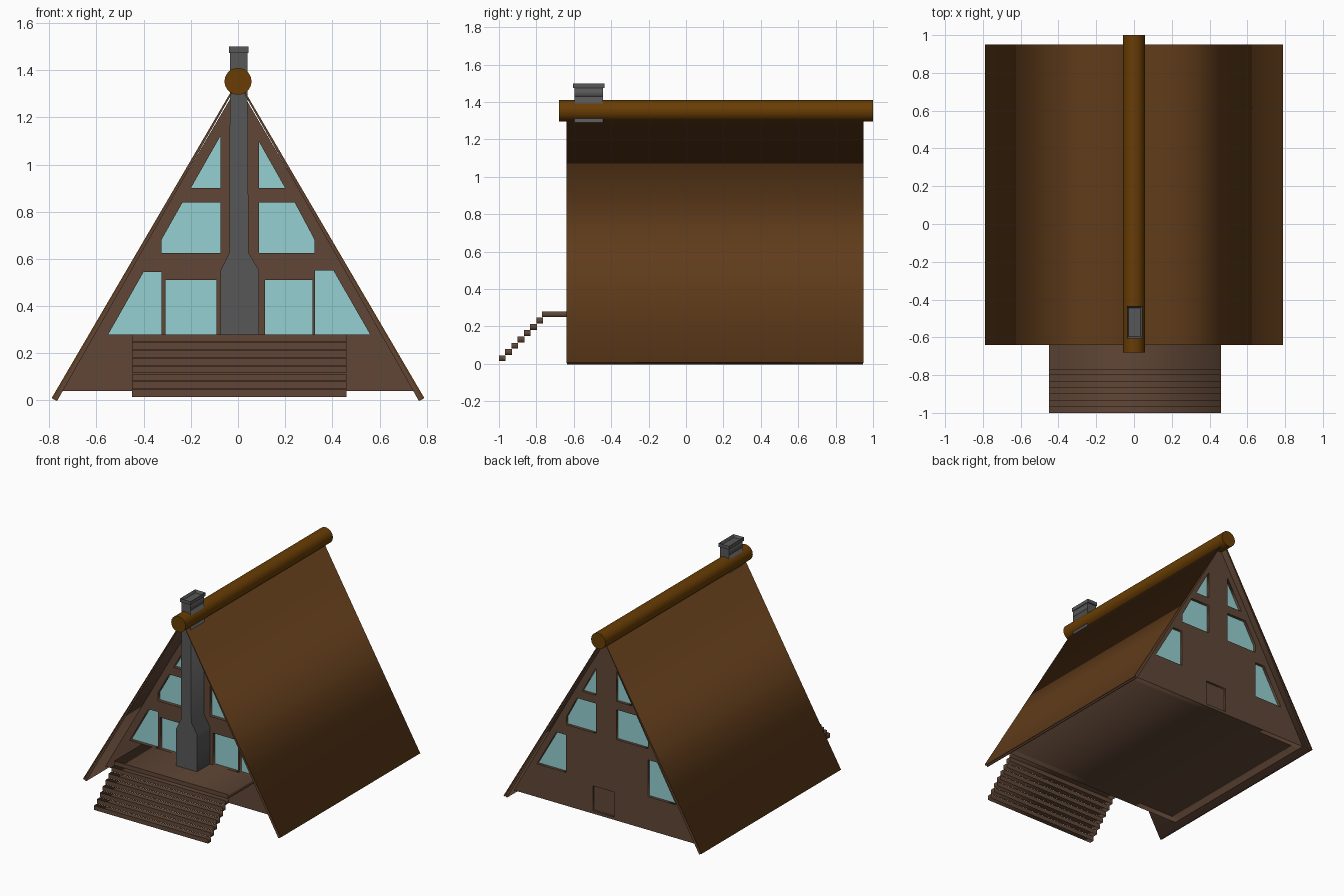
import bpy, bmesh, math
from mathutils import Matrix

if "Cube" in bpy.data.objects:
    bpy.data.objects.remove(bpy.data.objects["Cube"])


def material(name, r, g, b):
    m = bpy.data.materials.new(name)
    m.diffuse_color = [(c / 255) ** 2.2 for c in (r, g, b)] + [1]
    m.use_nodes = True
    m.node_tree.nodes["Principled BSDF"].inputs["Base Color"].default_value = m.diffuse_color
    return m


WOOD = material("wall_wood", 96, 72, 57)
ROOF = material("roof_brown", 96, 62, 32)
LOG = material("log_brown", 104, 63, 12)
STONE = material("chimney_grey", 88, 88, 88)
GLASS = material("window_glass", 148, 207, 208)


def finish(name, bm, mat):
    bmesh.ops.remove_doubles(bm, verts=bm.verts, dist=1e-5)
    bmesh.ops.recalc_face_normals(bm, faces=bm.faces)
    me = bpy.data.meshes.new(name)
    bm.to_mesh(me)
    bm.free()
    me.materials.append(mat)
    ob = bpy.data.objects.new(name, me)
    bpy.context.collection.objects.link(ob)
    return ob


def prism(name, loops, y0, y1, mat):
    """Fill x-z outlines (inner loops become holes) and extrude from y0 to y1."""
    cu = bpy.data.curves.new(name, 'CURVE')
    cu.dimensions, cu.fill_mode, cu.extrude = '2D', 'BOTH', (y1 - y0) / 2
    for loop in loops:
        sp = cu.splines.new('POLY')
        sp.points.add(len(loop) - 1)
        for p, (x, z) in zip(sp.points, loop):
            p.co = (x, z, 0, 1)
        sp.use_cyclic_u = True
    tmp = bpy.data.objects.new(name + "_outline", cu)
    me = tmp.to_mesh()
    bm = bmesh.new()
    bm.from_mesh(me)
    bm.transform(Matrix.Translation((0, (y0 + y1) / 2, 0)) @ Matrix.Rotation(math.pi / 2, 4, 'X'))
    tmp.to_mesh_clear()
    bpy.data.objects.remove(tmp)
    bpy.data.curves.remove(cu)
    return finish(name, bm, mat)


def rect(x0, x1, z0, z1):
    return [(x0, z0), (x1, z0), (x1, z1), (x0, z1)]


def box(name, x0, x1, y0, y1, z0, z1, mat):
    return prism(name, [rect(x0, x1, z0, z1)], y0, y1, mat)


# Window outlines, left then right of the chimney
windows = [
    [(-.20, .90), (-.075, .90), (-.075, 1.12)],
    [(.09, .90), (.20, .90), (.09, 1.095)],
    [(-.325, .625), (-.075, .625), (-.075, .84), (-.235, .84), (-.325, .68)],
    [(.09, .625), (.325, .625), (.325, .68), (.24, .84), (.09, .84)],
    [(-.55, .28), (-.325, .28), (-.325, .545), (-.40, .545)],
    [(.327, .28), (.56, .28), (.405, .55), (.327, .55)],
]
glass_doors = [rect(-.308, -.092, .28, .51), rect(.115, .315, .28, .51)]
back_door = rect(-.057, .113, .06, .24)
gable = [(-.76, .04), (.76, .04), (0, 1.335)]

# Gable walls and glazing
prism("front_wall", [gable] + windows + glass_doors, -.45, -.40, WOOD)
prism("back_wall", [gable, back_door] + windows, .86, .90, WOOD)
for i, w in enumerate(windows + glass_doors):
    prism(f"front_glass_{i + 1}", [w], -.425, -.41, GLASS)
for i, w in enumerate(windows):
    prism(f"back_glass_{i + 1}", [w], .87, .88, GLASS)
prism("back_door", [back_door], .87, .885, WOOD)
box("floor", -.755, .755, -.40, .86, .04, .06, WOOD)

# Roof: outer covering over inner boards on each side
slope = math.atan2(1.35, .79)
nx, nz = math.sin(slope), math.cos(slope)


def slab(side, d0, d1):
    pts = [(.79 - d0 * nx, .01 - d0 * nz), (-d0 * nx, 1.36 - d0 * nz),
           (-d1 * nx, 1.36 - d1 * nz), (.79 - d1 * nx, .01 - d1 * nz)]
    return [(side * max(x, 0), z) for x, z in pts]


for side, label in ((-1, "left"), (1, "right")):
    prism(f"{label}_roof_covering", [slab(side, 0, .01)], -.64, .95, ROOF)
    prism(f"{label}_roof_boards", [slab(side, .01, .026)], -.636, .946, WOOD)

# Ridge log
bm = bmesh.new()
bmesh.ops.create_cone(bm, cap_ends=True, segments=32, radius1=.057, radius2=.057, depth=1.68,
                      matrix=Matrix.Translation((0, .16, 1.353)) @ Matrix.Rotation(math.pi / 2, 4, 'X'))
log = finish("ridge_log", bm, LOG)
bpy.context.view_layer.objects.active = log
log.select_set(True)
bpy.ops.object.shade_smooth_by_angle(angle=math.radians(40))

# Chimney: stepped stack with a hollow cap
prism("chimney_stack", [[(-.075, .28), (.09, .28), (.09, .55), (.045, .625), (.04, 1.43),
                         (-.034, 1.43), (-.037, .625), (-.075, .55)]], -.597, -.443, STONE)


def hollow_box(name, x0, x1, y0, y1, z0, z1, wall):
    bm = bmesh.new()
    bmesh.ops.create_cube(bm, size=1, matrix=Matrix.Translation(
        ((x0 + x1) / 2, (y0 + y1) / 2, (z0 + z1) / 2)) @ Matrix.Diagonal((x1 - x0, y1 - y0, z1 - z0, 1)))
    top = max(bm.faces, key=lambda f: f.calc_center_median().z)
    bmesh.ops.inset_region(bm, faces=[top], thickness=wall)
    for v in top.verts:
        v.co.z = z0 + .008
    return finish(name, bm, STONE)


box("chimney_neck", -.034, .04, -.597, -.443, 1.42, 1.476, STONE)
hollow_box("chimney_cap", -.038, .044, -.605, -.435, 1.474, 1.5, .014)

# Deck and steps
box("deck", -.45, .46, -.77, -.45, .25, .28, WOOD)
for i in range(7):
    y, z = -1 + .0333 * i, .015 + .0335 * i
    box(f"step_{i + 1}", -.45, .46, y, y + .036, z, z + .031, WOOD)
